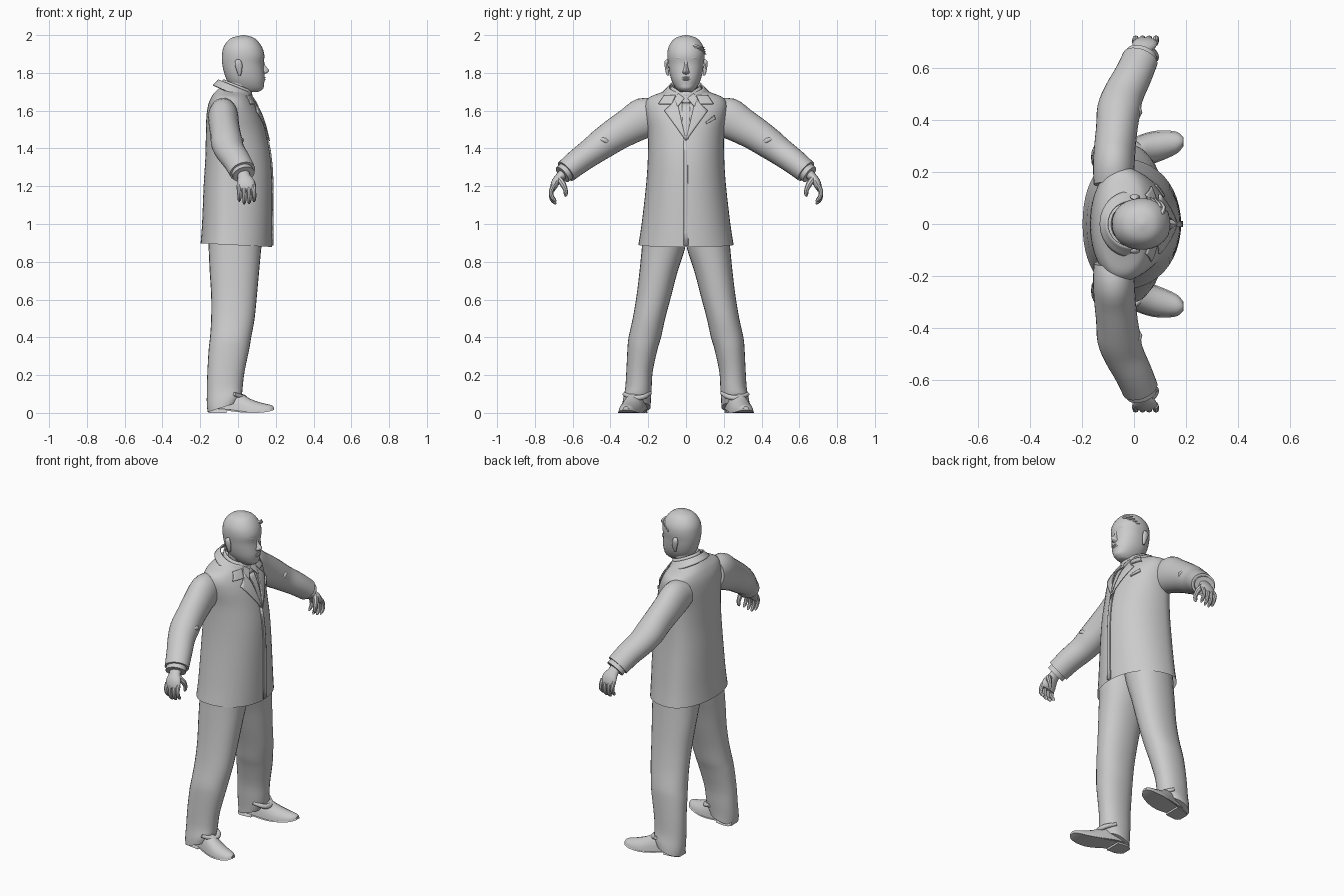
import bpy, bmesh, math
from mathutils import Vector
from mathutils.bvhtree import BVHTree

grey = bpy.data.materials.new("plain grey")
grey.diffuse_color = (0.6, 0.6, 0.6, 1)


def finish(name, bm, mirror=False, thick=0, angle=40):
    bmesh.ops.recalc_face_normals(bm, faces=bm.faces)
    me = bpy.data.meshes.new(name)
    bm.to_mesh(me)
    bm.free()
    me.materials.append(grey)
    ob = bpy.data.objects.new(name, me)
    bpy.context.collection.objects.link(ob)
    bpy.ops.object.select_all(action='DESELECT')
    ob.select_set(True)
    bpy.context.view_layer.objects.active = ob
    bpy.ops.object.shade_smooth_by_angle(angle=math.radians(angle))
    if thick:
        m = ob.modifiers.new("thickness", 'SOLIDIFY')
        m.thickness, m.offset = thick, 0
    if mirror:
        m = ob.modifiers.new("other side", 'MIRROR')
        m.use_axis = (False, True, False)
    return ob


def spline(rows, sub):
    """Smooth in-between rows through the given stations."""
    out = []
    for i in range(len(rows) - 1):
        p0, p1, p2, p3 = (rows[min(max(i + k, 0), len(rows) - 1)] for k in (-1, 0, 1, 2))
        for s in range(sub):
            t = s / sub
            out.append([0.5 * (2 * b + (c - a) * t + (2 * a - 5 * b + 4 * c - d) * t * t
                               + (3 * b - a - 3 * c + d) * t ** 3)
                        for a, b, c, d in zip(p0, p1, p2, p3)])
    return out + [list(rows[-1])]


def loft(name, rows, seg=28, sub=3, power=2.0, upright=True, caps=(True, True), **kw):
    """Rows are x, y, z, front radius, back radius, side radius, tilt."""
    rows = spline([list(r) + [0] * (7 - len(r)) for r in rows], sub)
    bm = bmesh.new()
    rings = []
    for i, (x, y, z, rf, rb, rw, tilt) in enumerate(rows):
        fwd, side = Vector((1, 0, tilt)), Vector((0, 1, 0))
        if not upright:
            a, b = rows[max(i - 1, 0)], rows[min(i + 1, len(rows) - 1)]
            t = (Vector(b[:3]) - Vector(a[:3])).normalized()
            fwd = (Vector((1, 0, 0)) - t * t.x).normalized()
            side = t.cross(fwd)
        ring = []
        for k in range(seg):
            a = 2 * math.pi * k / seg
            c, s = math.cos(a), math.sin(a)
            u = math.copysign(abs(c) ** (2 / power), c) * (rf if c > 0 else rb)
            v = math.copysign(abs(s) ** (2 / power), s) * rw
            ring.append(bm.verts.new(Vector((x, y, z)) + fwd * u + side * v))
        rings.append(ring)
    for r, q in zip(rings, rings[1:]):
        for k in range(seg):
            bm.faces.new((r[k], r[(k + 1) % seg], q[(k + 1) % seg], q[k]))
    for on, ring in zip(caps, (rings[0], rings[-1])):
        if on:
            bm.faces.new(ring)
    return finish(name, bm, **kw)


def limb(name, pts, seg=10, sub=3, **kw):
    """Round tube; points are x, y, z, radius."""
    return loft(name, [(x, y, z, r, r, r) for x, y, z, r in pts], seg, sub,
                upright=False, mirror=True, **kw)


def body(z, back, front, half, tilt=0, mid=-0.05):
    return (mid, 0, z, front - mid, mid - back, half, tilt)


# Jacket, open at the hem
jacket = loft("jacket", [
    body(.89, -.198, .18, .252, -.05), body(1.0, -.19, .181, .235, -.03), body(1.2, -.182, .181, .212),
    body(1.35, -.173, .172, .202), body(1.48, -.17, .148, .202), body(1.57, -.167, .122, .215),
    body(1.63, -.158, .092, .218), body(1.67, -.142, .066, .195), body(1.695, -.125, .05, .135),
    body(1.72, -.10, .03, .07)], seg=48, sub=4, power=2.15, caps=(False, True))
surface = BVHTree.FromObject(jacket, bpy.context.evaluated_depsgraph_get())


def plate(name, corners, lift=0.006, n=8, mirror=True):
    """Four-sided cloth piece laid on the jacket front; corners are y, z."""
    a, b, c, d = (Vector(p) for p in corners)
    bm = bmesh.new()
    grid = []
    for i in range(n + 1):
        row = []
        for j in range(n + 1):
            p = a.lerp(b, i / n).lerp(d.lerp(c, i / n), j / n)
            hit = surface.ray_cast(Vector((1, p.x, p.y)), Vector((-1, 0, 0)))[0]
            row.append(bm.verts.new((hit.x + lift if hit else 0, p.x, p.y)))
        grid.append(row)
    for i in range(n):
        for j in range(n):
            bm.faces.new((grid[i][j], grid[i + 1][j], grid[i + 1][j + 1], grid[i][j + 1]))
    return finish(name, bm, mirror=mirror, thick=0.007)


# Lapels, front edge, breast pocket, tie
plate("lapel", [(.0, 1.44), (.115, 1.60), (.075, 1.635), (.052, 1.675)], .009)
plate("upper_lapel", [(.075, 1.635), (.145, 1.635), (.115, 1.68), (.055, 1.68)], .008)
plate("front_edge", [(-.012, .885), (.012, .885), (.008, 1.46), (-.012, 1.44)], .004, mirror=False)
plate("pocket_square", [(.11, 1.53), (.155, 1.555), (.15, 1.575), (.105, 1.54)], .005, mirror=False)
plate("tie", [(-.012, 1.45), (.012, 1.45), (.022, 1.64), (-.022, 1.64)], .004, mirror=False)
plate("shirt_collar_point", [(.008, 1.665), (.045, 1.62), (.06, 1.665), (.04, 1.69)], .012)

# Collars wrap the neck, higher at the back
loft("jacket_collar", [(-.015, 0, 1.685, .105, .115, .125, -.42), (-.012, 0, 1.705, .088, .103, .105, -.42),
                       (-.012, 0, 1.725, .078, .09, .088, -.42)], sub=2, caps=(False, False), thick=.008)
loft("shirt_collar", [(0, 0, 1.69, .075, .085, .082, -.4), (0, 0, 1.735, .068, .076, .074, -.4)],
     sub=2, caps=(False, False), thick=.008)
loft("neck", [(0, 0, 1.64, .06, .07, .066), (.008, 0, 1.72, .058, .064, .062), (.02, 0, 1.79, .06, .08, .07)])

# Head from under the chin to the crown
loft("head", [(.06, 0, 1.698, .045, .05, .03), (.055, 0, 1.712, .078, .07, .048, .05),
              (.045, 0, 1.738, .092, .09, .066), (.035, 0, 1.77, .106, .098, .08),
              (.03, 0, 1.81, .108, .106, .089), (.03, 0, 1.85, .105, .114, .094),
              (.03, 0, 1.89, .11, .115, .099), (.03, 0, 1.93, .10, .109, .095),
              (.03, 0, 1.965, .078, .089, .077), (.03, 0, 1.988, .05, .058, .05), (.03, 0, 2.0, .005, .005, .005)],
     seg=36, power=2.15)
loft("nose", [(.125, 0, 1.79, .01, .02, .012), (.132, 0, 1.802, .025, .02, .02), (.132, 0, 1.815, .033, .02, .015),
              (.128, 0, 1.84, .016, .02, .010), (.122, 0, 1.872, .014, .02, .012)], seg=12)
loft("lips", [(.125, 0, 1.757, .013, .03, .02), (.125, 0, 1.765, .021, .03, .03), (.125, 0, 1.769, .016, .03, .032),
              (.125, 0, 1.775, .021, .03, .028), (.125, 0, 1.783, .012, .03, .014)], seg=16)
limb("brow", [(.128, .012, 1.871, .008), (.122, .04, 1.88, .011), (.1, .066, 1.87, .008)])
limb("eye", [(.122, .02, 1.852, .004), (.115, .037, 1.853, .010), (.106, .053, 1.852, .004)])
loft("ear", [(.008, .094, 1.785, .006, .007, .006), (.008, .099, 1.805, .012, .013, .009),
             (.005, .104, 1.84, .018, .021, .010), (.003, .104, 1.862, .014, .018, .009),
             (.003, .098, 1.872, .006, .008, .005)], seg=14, mirror=True)
# Swept hair tufts over the forehead
for i in range(4):
    o = limb("hair_tuft", [(.10 - .012 * i, .03 + .012 * i, 1.948 - .008 * i, .012),
                           (.115 - .016 * i, .065 + .006 * i, 1.937 - .009 * i, .009),
                           (.09 - .014 * i, .098 + .003 * i, 1.935 - .012 * i, .002)], seg=6)
    o.modifiers.remove(o.modifiers["other side"])

# Sleeves and shirt cuffs
loft("sleeve", [(-.08, .15, 1.575, .075, .075, .085), (-.078, .22, 1.562, .08, .08, .107),
                (-.074, .29, 1.523, .08, .08, .097), (-.066, .37, 1.475, .08, .08, .088),
                (-.058, .44, 1.427, .084, .084, .082), (-.04, .50, 1.383, .078, .078, .074),
                (-.005, .57, 1.332, .073, .073, .068), (.024, .636, 1.278, .07, .07, .062)],
     upright=False, mirror=True)
loft("shirt_cuff", [(.014, .615, 1.295, .055, .055, .05), (.03, .655, 1.262, .06, .06, .05)],
     upright=False, mirror=True, sub=2)
# Sleeve creases round the elbow
limb("elbow_crease", [(.0, .40, 1.42, .006), (.018, .43, 1.443, .014), (.01, .465, 1.45, .004)])

# Hands: palm, four curled fingers, thumb
loft("palm", [(.026, .64, 1.275, .035, .035, .028), (.032, .667, 1.25, .034, .034, .024),
              (.04, .69, 1.222, .047, .047, .022), (.044, .703, 1.19, .046, .046, .017),
              (.046, .704, 1.178, .04, .04, .010)], seg=16, upright=False, mirror=True)
for i, drop in enumerate((.0, .014, .012, .002)):
    x = .004 + .026 * i
    limb(("little", "ring", "middle", "index")[i] + "_finger",
         [(x, .70, 1.205, .012), (x + .002, .714, 1.175, .012), (x + .004, .711, 1.148 - drop, .011),
          (x + .003, .696, 1.128 - drop, .009), (x + .003, .688, 1.119 - drop, .003)], seg=8)
limb("thumb", [(.06, .672, 1.24, .016), (.078, .652, 1.212, .016), (.084, .638, 1.18, .012),
               (.082, .637, 1.155, .010), (.08, .639, 1.145, .003)], seg=8)


# Trousers
def leg(z, back, front, inner, outer, tilt=0):
    mid, half = (back + front) / 2, (front - back) / 2
    return (mid, (inner + outer) / 2, z, half, half, (outer - inner) / 2, tilt)


loft("trouser_leg", [
    leg(.03, -.16, .0, .187, .337, .32), leg(.07, -.165, .02, .186, .334, .3), leg(.13, -.165, .025, .182, .322, .1),
    leg(.22, -.162, .035, .176, .316), leg(.34, -.155, .06, .15, .31), leg(.40, -.148, .07, .132, .304),
    leg(.50, -.142, .088, .11, .282), leg(.62, -.142, .1, .078, .262), leg(.75, -.15, .112, .044, .246),
    leg(.86, -.155, .122, .008, .235), leg(.95, -.158, .13, -.008, .225), leg(1.05, -.15, .13, -.01, .19)],
     power=2.2, mirror=True)
# Cloth folds over the instep
limb("trouser_fold", [(-.03, .19, .105, .01), (.025, .225, .085, .014), (.03, .28, .08, .014), (-.02, .328, .1, .01)])

# Shoes run heel to toe; rings stand across the foot
def shoe_part(name, rows, seg=20):
    """Rows are x, y, bottom, top, half width."""
    bm = bmesh.new()
    rings = []
    for x, y, lo, hi, w in spline(rows, 3):
        ring = []
        for k in range(seg):
            a = 2 * math.pi * k / seg
            s = math.sin(a)
            up = s * (hi - lo) if s > 0 else 0
            ring.append(bm.verts.new((x, y + w * math.cos(a) * (1 if s >= 0 else .92), lo + up)))
        rings.append(ring)
    for r, q in zip(rings, rings[1:]):
        for k in range(seg):
            bm.faces.new((r[k], r[(k + 1) % seg], q[(k + 1) % seg], q[k]))
    bm.faces.new(rings[0])
    bm.faces.new(rings[-1])
    bmesh.ops.remove_doubles(bm, verts=bm.verts, dist=1e-5)
    return finish(name, bm, mirror=True)


shoe_part("shoe", [(-.152, .25, .025, .06, .03), (-.12, .252, .022, .10, .048), (-.05, .262, .018, .12, .052),
                   (.01, .278, .01, .105, .058), (.07, .294, .004, .072, .06), (.13, .307, .006, .052, .05),
                   (.17, .314, .012, .043, .036), (.188, .317, .018, .034, .016)])
shoe_part("heel", [(-.155, .25, 0, .03, .03), (-.13, .251, 0, .03, .048), (-.06, .26, 0, .03, .05)])
shoe_part("sole", [(-.06, .26, .012, .024, .05), (.01, .278, .003, .018, .06), (.07, .294, 0, .016, .063),
                   (.13, .307, .002, .018, .053), (.17, .314, .009, .024, .039), (.191, .317, .016, .028, .016)])
